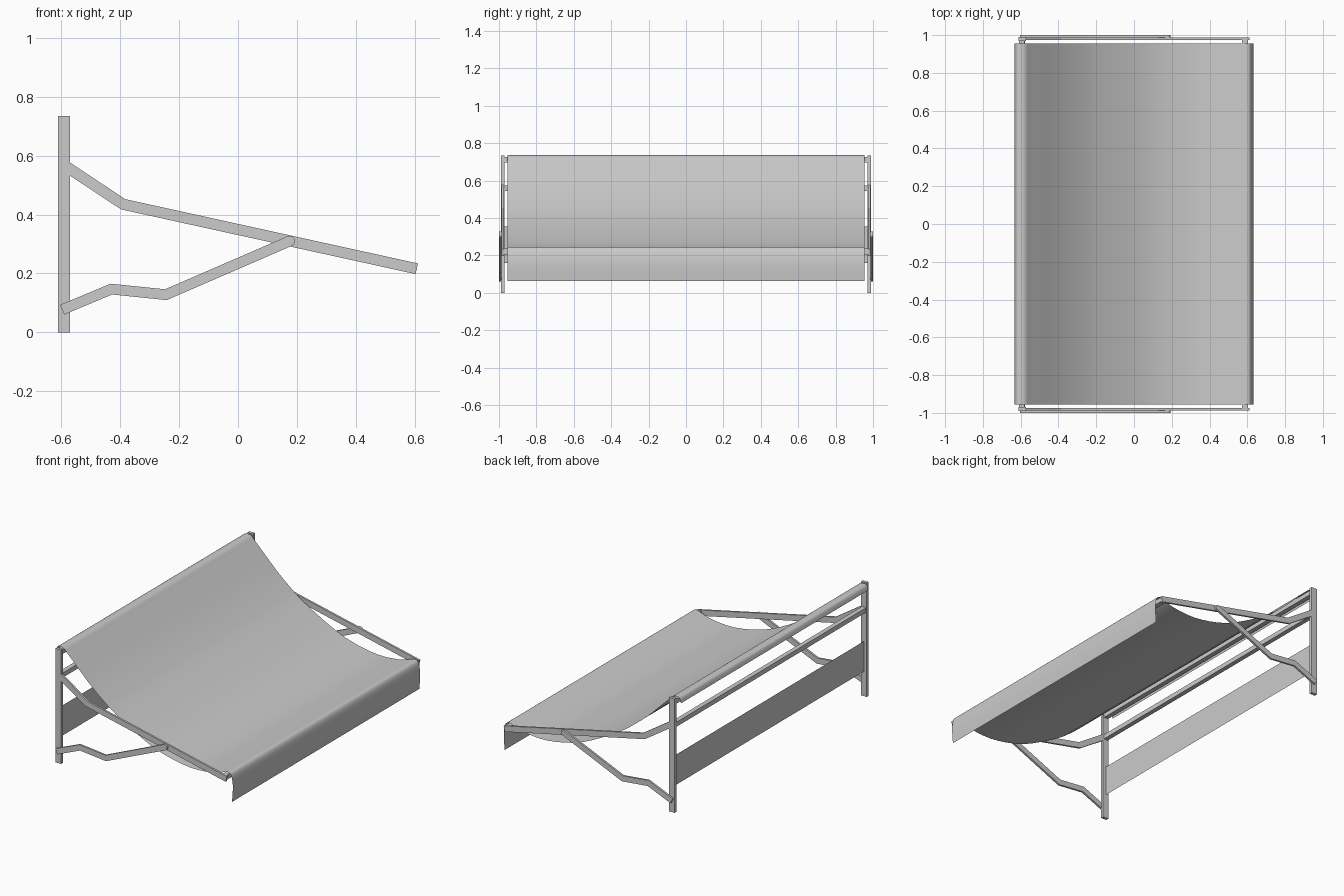
import bpy, bmesh
from math import cos, sin, pi
from mathutils import Vector

if "Cube" in bpy.data.objects:
    bpy.data.objects.remove(bpy.data.objects["Cube"])


def finish(name, bm):
    bmesh.ops.recalc_face_normals(bm, faces=bm.faces)
    me = bpy.data.meshes.new(name)
    bm.to_mesh(me)
    bm.free()
    ob = bpy.data.objects.new(name, me)
    bpy.context.collection.objects.link(ob)
    return ob


def box(name, lo, hi):
    bm = bmesh.new()
    bmesh.ops.create_cube(bm, size=1)
    for v in bm.verts:
        v.co = Vector([(a + b) / 2 + c * (b - a) for a, b, c in zip(lo, hi, v.co)])
    return finish(name, bm)


def flat_bar(name, path, width, y0, y1, round_end=False):
    """Mitred flat bar following an x-z path, extruded in y."""
    p = [Vector(q) for q in path]
    left, right = [], []
    for i, q in enumerate(p):
        a = (q - p[i - 1]).normalized() if i else (p[1] - p[0]).normalized()
        b = (p[i + 1] - q).normalized() if i < len(p) - 1 else a
        na, nb = Vector((-a.y, a.x)), Vector((-b.y, b.x))
        n = (na + nb).normalized()
        off = n * (width / 2 / n.dot(na))
        left.append(q + off)
        right.append(q - off)
    cap = []
    if round_end:
        d = (p[-1] - p[-2]).normalized()
        n = Vector((-d.y, d.x))
        cap = [p[-1] + (n * cos(pi * k / 8) + d * sin(pi * k / 8)) * width / 2 for k in range(1, 8)]
    outline = left + cap + right[::-1]
    bm = bmesh.new()
    face = bm.faces.new([bm.verts.new((q.x, y0, q.y)) for q in outline])
    ext = bmesh.ops.extrude_face_region(bm, geom=[face], use_keep_orig=True)
    for v in ext["geom"]:
        if isinstance(v, bmesh.types.BMVert):
            v.co.y = y1
    return finish(name, bm)


def smooth_path(pts, steps):
    """Catmull-Rom resampling of a profile."""
    p = [Vector(q) for q in pts]
    p = [2 * p[0] - p[1]] + p + [2 * p[-1] - p[-2]]
    out = []
    for i in range(1, len(p) - 2):
        a, b, c, d = p[i - 1:i + 3]
        for k in range(steps):
            t = k / steps
            out.append(0.5 * (2 * b + (c - a) * t + (2 * a - 5 * b + 4 * c - d) * t * t
                              + (3 * b - a - 3 * c + d) * t ** 3))
    return out + [p[-2]]


def sheet(name, profile, half):
    """Zero-thickness sheet: x-z profile swept across y."""
    bm = bmesh.new()
    rows = [[bm.verts.new((q[0], y, q[1])) for y in (-half, half)] for q in profile]
    for a, b in zip(rows, rows[1:]):
        f = bm.faces.new((a[0], b[0], b[1], a[1]))
        f.smooth = True
    return finish(name, bm)


# side frames: post, canopy arm and brace on each end
for side, s in (("left", -1), ("right", 1)):
    ys = sorted((0.97 * s, 0.989 * s))
    box("wall_post_" + side, (-0.611, ys[0], 0), (-0.571, ys[1], 0.735))
    flat_bar("canopy_arm_" + side, [(-0.585, 0.564), (-0.39, 0.435), (0.607, 0.216)],
             0.037, 0.974 * s, 0.987 * s)
    flat_bar("brace_" + side, [(-0.597, 0.077), (-0.43, 0.147), (-0.245, 0.128), (0.175, 0.31)],
             0.036, 0.987 * s, 1.0 * s, True)

# cross rails
for name, x, z in (("top_rail", -0.594, 0.711), ("middle_rail", -0.592, 0.56),
                   ("front_rail", 0.588, 0.221)):
    box(name, (x - 0.015, -0.975, z - 0.015), (x + 0.015, 0.975, z + 0.015))

# flat panel between the posts
sheet("rear_panel", [(-0.592, 0.16), (-0.592, 0.355)], 0.97)

# sagging fabric with rear wrap and hanging front valance
canopy = [(-0.633, 0.7), (-0.622, 0.73), (-0.6, 0.736), (-0.575, 0.731), (-0.55, 0.707),
          (-0.5, 0.658), (-0.4, 0.56), (-0.3, 0.475), (-0.2, 0.403), (0, 0.293), (0.15, 0.236),
          (0.33, 0.204), (0.48, 0.213), (0.56, 0.236), (0.598, 0.246), (0.618, 0.234),
          (0.628, 0.2), (0.632, 0.15), (0.626, 0.062)]
sheet("fabric_canopy", smooth_path(canopy, 3), 0.955)
